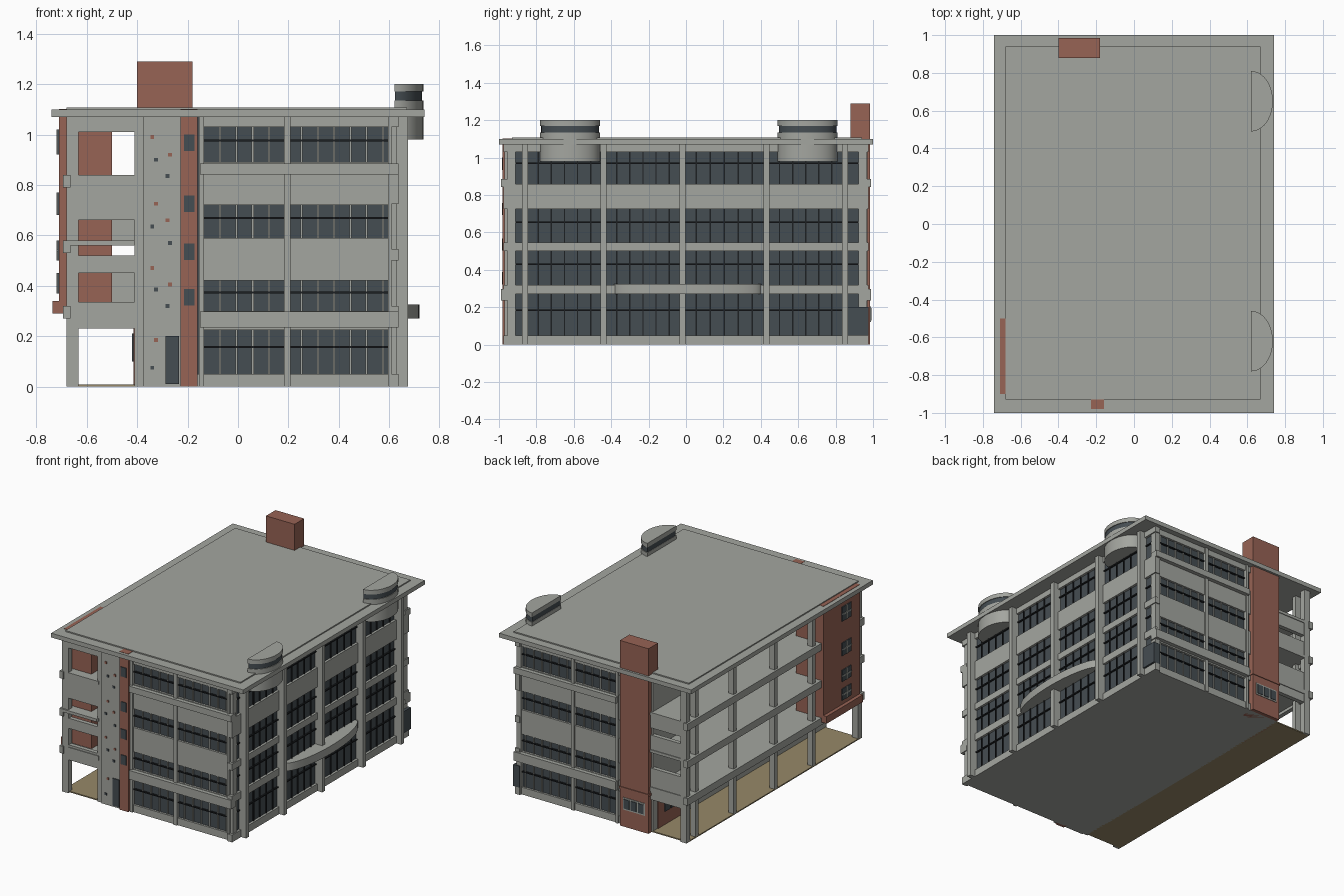
import bpy, bmesh, math

old = bpy.data.objects.get("Cube")
if old:
    bpy.data.objects.remove(old, do_unlink=True)


def material(name, rgb):
    m = bpy.data.materials.new(name)
    m.use_nodes = True
    m.diffuse_color = (*rgb, 1)
    m.node_tree.nodes["Principled BSDF"].inputs["Base Color"].default_value = (*rgb, 1)
    return m


GREY = material("concrete grey", (0.37, 0.38, 0.35))
BRICK = material("brick red", (0.31, 0.125, 0.09))
GLASS = material("dark glass", (0.06, 0.075, 0.085))
FRAME = material("black frame", (0.012, 0.014, 0.016))
TAN = material("tan paving", (0.31, 0.25, 0.14))


def finish(name, bm, mat):
    bmesh.ops.recalc_face_normals(bm, faces=bm.faces)
    mesh = bpy.data.meshes.new(name)
    bm.to_mesh(mesh)
    bm.free()
    mesh.materials.append(mat)
    ob = bpy.data.objects.new(name, mesh)
    bpy.context.collection.objects.link(ob)
    return ob


def boxes(name, mat, items):
    """One object from boxes given as (x range, y range, z range)."""
    bm = bmesh.new()
    for ranges in items:
        verts = bmesh.ops.create_cube(bm, size=1)["verts"]
        for v in verts:
            v.co = [(a + b) / 2 + c * (b - a) for c, (a, b) in zip(v.co, ranges)]
    return finish(name, bm, mat)


def bow(name, mat, x, y, depth, half, z0, z1, steps=24):
    """Half-ellipse block bulging towards +x from a flat back."""
    bm = bmesh.new()
    ring = []
    for i in range(steps + 1):
        a = math.pi * (i / steps - 0.5)
        ring.append(bm.verts.new((x + depth * math.cos(a), y + half * math.sin(a), z0)))
    face = bm.faces.new(ring)
    ext = bmesh.ops.extrude_face_region(bm, geom=[face])["geom"]
    for v in ext:
        if isinstance(v, bmesh.types.BMVert):
            v.co.z = z1
    ob = finish(name, bm, mat)
    bpy.context.view_layer.objects.active = ob
    ob.select_set(True)
    bpy.ops.object.shade_smooth_by_angle(angle=math.radians(30))
    ob.select_set(False)


def around(c, w):
    return (c - w / 2, c + w / 2)


def gaps(rows, low, high):
    """Solid ranges left between open ranges."""
    edges = [low] + [e for r in rows for e in r] + [high]
    return list(zip(edges[::2], edges[1::2]))


TOP = 1.07
FULL = (0, TOP)
BAYS = [-0.86, -0.44, -0.02, 0.43, 0.85]

# Glazed core, plinth and gallery paving
boxes("glazed_core", GLASS, [((-0.38, 0.62), (-0.945, 0.945), (0.02, TOP))])
boxes("plinth", GREY, [((-0.40, 0.635), (-0.96, 0.96), (0, 0.05))])
boxes("gallery_paving", TAN, [((-0.68, -0.40), (-0.95, 0.95), (0, 0.008))])
boxes("gallery_inner_wall", GREY, [((-0.41, -0.37), (-0.95, 0.95), FULL)])

# Roof
boxes("roof_slab", GREY, [((-0.74, 0.74), (-1, 1), (TOP, 1.10))])
boxes("roof_cap", GREY, [((-0.68, 0.67), (-0.93, 0.94), (1.10, 1.108))])

# Front and back facades, mirrored in y
rows = [(0.05, 0.225), (0.30, 0.42), (0.59, 0.72), (0.89, 1.03)]


def facade_y(s, a, b):
    return tuple(sorted((s * a, s * b)))


for s, side in ((-1, "front"), (1, "back")):
    wall = facade_y(s, 0.93, 0.96)
    left = -0.155 if s < 0 else -0.18
    boxes(side + "_spandrels", GREY, [((left, 0.605), wall, z) for z in gaps(rows, 0, TOP)])
    boxes(side + "_columns", GREY,
          [(around(x, w), facade_y(s, 0.93, 0.97), FULL)
           for x, w in ((-0.145, 0.02), (0.195, 0.025), (0.602, 0.015))])
    boxes(side + "_bands", GREY,
          [((-0.15, 0.637), facade_y(s, 0.93, 0.988), z) for z in ((0.235, 0.297), (0.842, 0.885))])
    mull, rails = [], []
    for z0, z1 in rows:
        xs = [-0.135 + 0.0645 * i for i in range(1, 12)]
        mull += [(around(x, 0.008), facade_y(s, 0.94, 0.953), (z0, z1)) for x in xs]
        zr = z0 + (z1 - z0) * 0.61
        rails.append(((-0.135, 0.60), facade_y(s, 0.94, 0.956), around(zr, 0.008)))
    boxes(side + "_mullions", GREY, mull)
    boxes(side + "_window_rails", FRAME, rails)

# Right facade
bands = [(0, 0.05), (0.27, 0.32), (0.50, 0.545), (0.725, 0.86), (1.03, TOP)]
boxes("right_bands", GREY, [((0.60, 0.637), (-0.975, 0.975), z) for z in bands])
boxes("right_columns", GREY, [((0.60, 0.675), around(y, 0.032), FULL) for y in BAYS])
boxes("corner_posts", GREY, [((0.60, 0.63), around(y, 0.045), FULL) for y in (-0.933, 0.945)])
boxes("right_window_rails", FRAME,
      [((0.61, 0.63), (-0.92, 0.93), around(z, 0.008)) for z in (0.185, 0.43, 0.655, 0.97)])
boxes("right_mullions", FRAME,
      [((0.61, 0.627), around(a + (b - a) * i / 6, 0.007), (0.05, 1.03))
       for a, b in zip(BAYS, BAYS[1:]) for i in range(1, 6)])
boxes("corner_glass_porch", GLASS, [((0.60, 0.65), (0.865, 0.975), (0.05, 0.20))])
bow("curved_balcony", GREY, 0.62, 0.01, 0.10, 0.395, 0.27, 0.325, 32)

# Rounded roof turrets with a glazed strip
for y, tag in ((-0.62, "front"), (0.65, "back")):
    bow(tag + "_turret_base", GREY, 0.62, y, 0.115, 0.16, 0.98, 1.135)
    bow(tag + "_turret_glass", GLASS, 0.622, y, 0.108, 0.154, 1.135, 1.17)
    bow(tag + "_turret_cap", GREY, 0.62, y, 0.115, 0.16, 1.17, 1.20)

# Open gallery on the left
slabs = [(0.29, 0.32), (0.56, 0.58), (0.82, 0.84)]
boxes("gallery_floors", GREY, [((-0.68, -0.40), (-0.965, 0.965), z) for z in slabs])
boxes("gallery_edge_bands", GREY,
      [((-0.695, -0.665), (-0.975, 0.975), (z[1] - 0.05, z[1])) for z in slabs])
boxes("gallery_columns", GREY, [((-0.68, -0.64), around(y, 0.032), FULL) for y in BAYS[1:]])
boxes("gallery_corner_posts", GREY,
      [((-0.68, -0.633), around(y, 0.04), FULL) for y in (-0.945, 0.945)])
openings = [(0, 0.23), (0.335, 0.45), (0.52, 0.66), (0.84, 1.01)]
boxes("gallery_front_panels", GREY,
      [((-0.66, -0.40), (-0.96, -0.93), z) for z in gaps(openings, 0, TOP)[1:]])
boxes("gallery_front_rails", GREY,
      [((-0.695, -0.41), (-0.975, -0.93), z) for z in slabs[1:2]])
boxes("gallery_back_panels", GREY,
      [((-0.66, -0.40), (0.93, 0.96), z) for z in ((0.23, 0.45), (0.56, 0.68), (0.73, 0.84))])

# Brick bay on the left with framed windows
boxes("left_brick_bay", BRICK, [((-0.71, -0.50), (-0.90, -0.50), (0.29, 1.102))])
boxes("left_brick_ledge", BRICK, [((-0.735, -0.70), (-0.90, -0.50), (0.29, 0.34))])
panes = [(0.37, 0.45), (0.50, 0.58), (0.68, 0.77), (0.92, 1.02)]
boxes("left_bay_windows", GLASS, [((-0.716, -0.70), (-0.80, -0.70), z) for z in panes])
boxes("left_bay_window_bars", GREY,
      [((-0.72, -0.70), around(-0.75, 0.008), z) for z in panes]
      + [((-0.72, -0.70), (-0.80, -0.70), around(sum(z) / 2, 0.008)) for z in panes])

# Front stair panel with scattered square lights and a door
boxes("stair_panel", GREY, [((-0.375, -0.225), (-0.968, -0.93), FULL),
                            ((-0.41, -0.375), (-0.96, -0.93), FULL)])
light_x = [-0.34, -0.27, -0.325, -0.28]


def lights(name, mat, start, z_values):
    boxes(name, mat, [(around(light_x[(i + start) % 4], 0.015), (-0.973, -0.96), around(z, 0.015))
                      for i, z in enumerate(z_values)])


lights("brick_lights", BRICK, 0, (0.99, 0.92, 0.725, 0.66, 0.47, 0.405, 0.185))
lights("dark_lights", GLASS, 2, (0.90, 0.835, 0.635, 0.57, 0.385, 0.32, 0.075))
boxes("stair_door", GLASS, [((-0.287, -0.235), (-0.974, -0.96), (0.01, 0.20))])

# Front brick strip with windows
boxes("front_brick_strip", BRICK, [((-0.228, -0.16), (-0.98, -0.93), (0, 1.102))])
boxes("brick_strip_windows", GLASS,
      [((-0.215, -0.172), (-0.985, -0.97), around(z, 0.066)) for z in (0.967, 0.725, 0.535, 0.355)])

# Back brick tower and its ground-floor windows
boxes("back_brick_tower", BRICK, [((-0.40, -0.18), (0.88, 0.985), (0, 1.29))])
boxes("tower_ledge", BRICK, [((-0.405, -0.175), (0.88, 0.99), (0.26, 0.275))])
boxes("ground_brick_wall", BRICK, [((-0.415, -0.40), (0.60, 0.90), (0, 0.27))])
boxes("tower_window_frame", GREY, [((-0.375, -0.205), (0.97, 0.989), (0.12, 0.205))])
boxes("tower_window_panes", GLASS,
      [(around(x, 0.042), (0.97, 0.993), (0.13, 0.195)) for x in (-0.345, -0.29, -0.235)])
boxes("ground_wall_windows", GLASS,
      [((-0.42, -0.41), around(y, 0.06), (0.10, 0.21)) for y in (0.66, 0.73, 0.80)])
